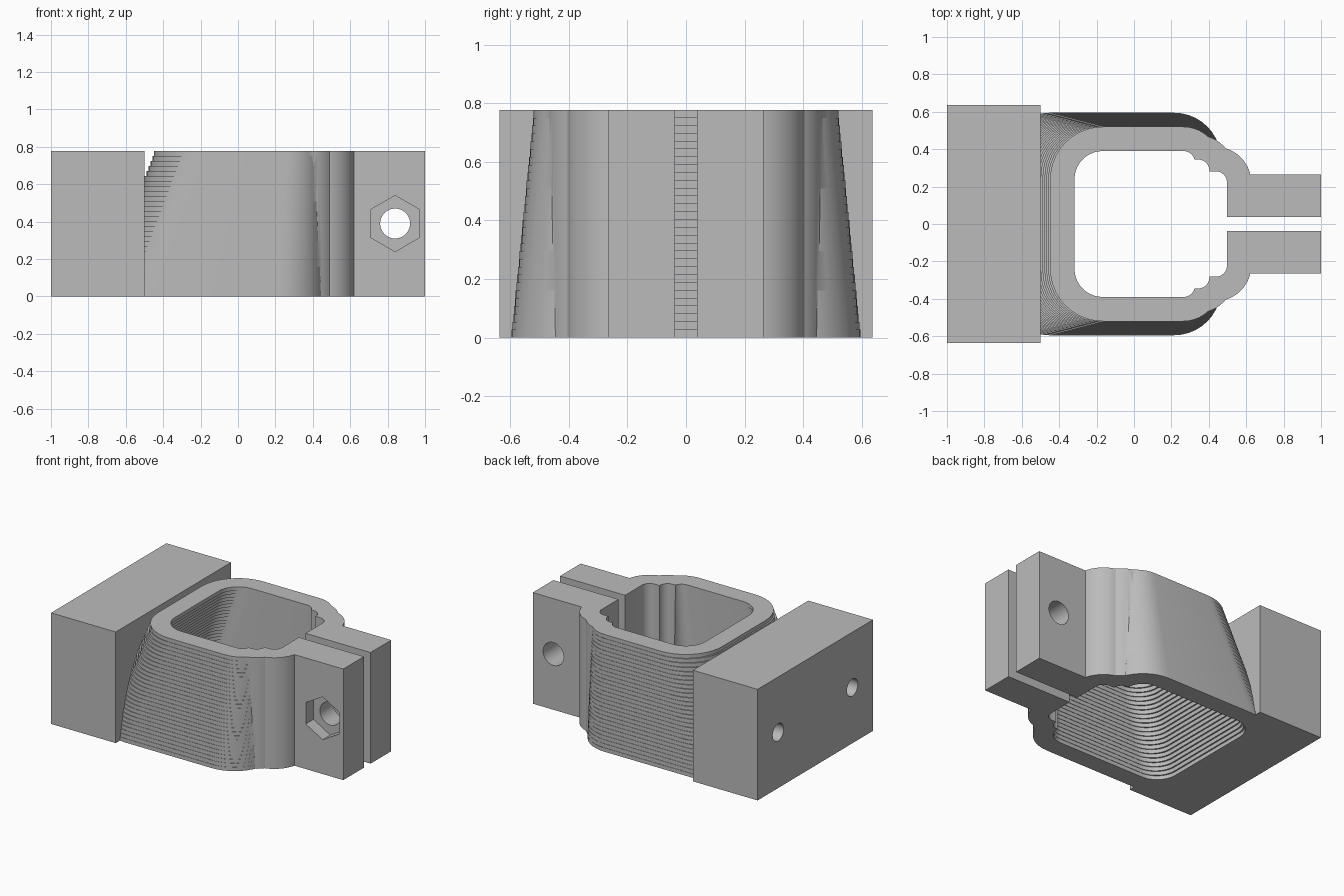
import bpy, bmesh, math
from mathutils import Matrix

if "Cube" in bpy.data.objects:
    bpy.data.objects.remove(bpy.data.objects["Cube"], do_unlink=True)

HEIGHT = 0.777
WALL = 0.13
LAYERS = 29

grey = bpy.data.materials.new("mid_grey")
grey.use_nodes = True
colour = (0.5, 0.5, 0.5, 1)
grey.diffuse_color = colour
grey.node_tree.nodes["Principled BSDF"].inputs["Base Color"].default_value = colour


def finish(name, bm):
    bmesh.ops.recalc_face_normals(bm, faces=bm.faces)
    mesh = bpy.data.meshes.new(name)
    bm.to_mesh(mesh)
    bm.free()
    mesh.materials.append(grey)
    obj = bpy.data.objects.new(name, mesh)
    bpy.context.collection.objects.link(obj)
    return obj


def box(name, x0, x1, half_y, z0, z1):
    bm = bmesh.new()
    size = Matrix.Diagonal((x1 - x0, 2 * half_y, z1 - z0, 1))
    centre = Matrix.Translation(((x0 + x1) / 2, 0, (z0 + z1) / 2))
    bmesh.ops.create_cube(bm, size=1, matrix=centre @ size)
    return finish(name, bm)


def rod(name, centre, axis, radius, length, sides=48):
    bm = bmesh.new()
    turn = Matrix.Rotation(math.pi / 2, 4, axis)
    bmesh.ops.create_cone(bm, cap_ends=True, segments=sides, radius1=radius,
                          radius2=radius, depth=length,
                          matrix=Matrix.Translation(centre) @ turn)
    return finish(name, bm)


def outline(x0, x1, half_y, r_left, r_right, steps=10):
    """Rounded rectangle, anticlockwise from its right side."""
    corners = [(x1, 1, r_right, 0), (x0, 1, r_left, 1),
               (x0, -1, r_left, 2), (x1, -1, r_right, 3)]
    points = []
    for x, side, r, quarter in corners:
        cx = x - r if x == x1 else x + r
        cy = side * (half_y - r)
        for i in range(steps + 1):
            a = (quarter + i / steps) * math.pi / 2
            points.append((cx + r * math.cos(a), cy + r * math.sin(a)))
    return points


def stack(name, sections):
    """Solid skinned through a list of (outline, z)."""
    bm = bmesh.new()
    rings = [[bm.verts.new((x, y, z)) for x, y in pts] for pts, z in sections]
    bm.faces.new(rings[0])
    bm.faces.new(rings[-1])
    for low, high in zip(rings, rings[1:]):
        for i in range(len(low)):
            j = (i + 1) % len(low)
            bm.faces.new((low[i], low[j], high[j], high[i]))
    return finish(name, bm)


def stepped_sleeve(name, grow, over):
    """Layered socket that leans back and widens toward the base."""
    sections = []
    for k in range(LAYERS):
        t = 1 - k / (LAYERS - 1)
        pts = outline(-0.318 - 0.285 * t - grow, 0.325 + 0.01 * t + grow,
                      0.39 + 0.075 * t + grow, 0.15 + grow, 0.06 + 0.06 * t + grow)
        z0 = -over if k == 0 else HEIGHT * k / LAYERS
        z1 = HEIGHT + over if k == LAYERS - 1 else HEIGHT * (k + 1) / LAYERS
        sections += [(pts, z0), (pts, z1)]
    return stack(name, sections)


def lobe(name, x1, half_y, grow, over):
    pts = outline(-0.15, x1 + grow, half_y + grow, 0.05, 0.06 + grow)
    return stack(name, [(pts, -over), (pts, HEIGHT + over)])


def combine(target, tool, operation):
    mod = target.modifiers.new("combine", "BOOLEAN")
    mod.object = tool
    mod.operation = operation
    mod.solver = "EXACT"
    bpy.context.view_layer.objects.active = target
    bpy.ops.object.modifier_apply(modifier=mod.name)
    bpy.data.objects.remove(tool, do_unlink=True)


# Outer body: mounting block, sleeve, front lobes and clamp ears
clamp = box("clamp_bracket", -1, -0.5, 0.637, -0.03, HEIGHT + 0.03)
combine(clamp, stepped_sleeve("sleeve", WALL, 0.04), "UNION")
combine(clamp, lobe("middle_lobe", 0.403, 0.345, WALL, 0.05), "UNION")
combine(clamp, lobe("front_lobe", 0.497, 0.282, WALL, 0.06), "UNION")
combine(clamp, box("ears", 0.55, 1, 0.265, -0.07, HEIGHT + 0.07), "UNION")

# Hollow socket
combine(clamp, stepped_sleeve("socket", 0, 0.1), "DIFFERENCE")
combine(clamp, lobe("middle_groove", 0.403, 0.345, 0, 0.11), "DIFFERENCE")
combine(clamp, lobe("front_groove", 0.497, 0.282, 0, 0.12), "DIFFERENCE")

# Clamp slit, bolt hole and nut pocket
combine(clamp, box("slit", 0.3, 1.1, 0.037, -0.2, 1), "DIFFERENCE")
combine(clamp, rod("bolt_hole", (0.84, 0, 0.39), "X", 0.08, 1), "DIFFERENCE")
combine(clamp, rod("nut_pocket", (0.84, -0.27, 0.39), "X", 0.15, 0.18, 6), "DIFFERENCE")

# Blind mounting holes in the back of the block
for side in (-1, 1):
    combine(clamp, rod("mount_hole", (-1, side * 0.41, 0.39), "Y", 0.06, 0.6), "DIFFERENCE")

# Trim top and bottom flat
combine(clamp, box("trim", -1.5, 1.5, 1, 0, HEIGHT), "INTERSECT")

clamp.select_set(True)
bpy.context.view_layer.objects.active = clamp
bpy.ops.object.shade_smooth_by_angle(angle=math.radians(30))
